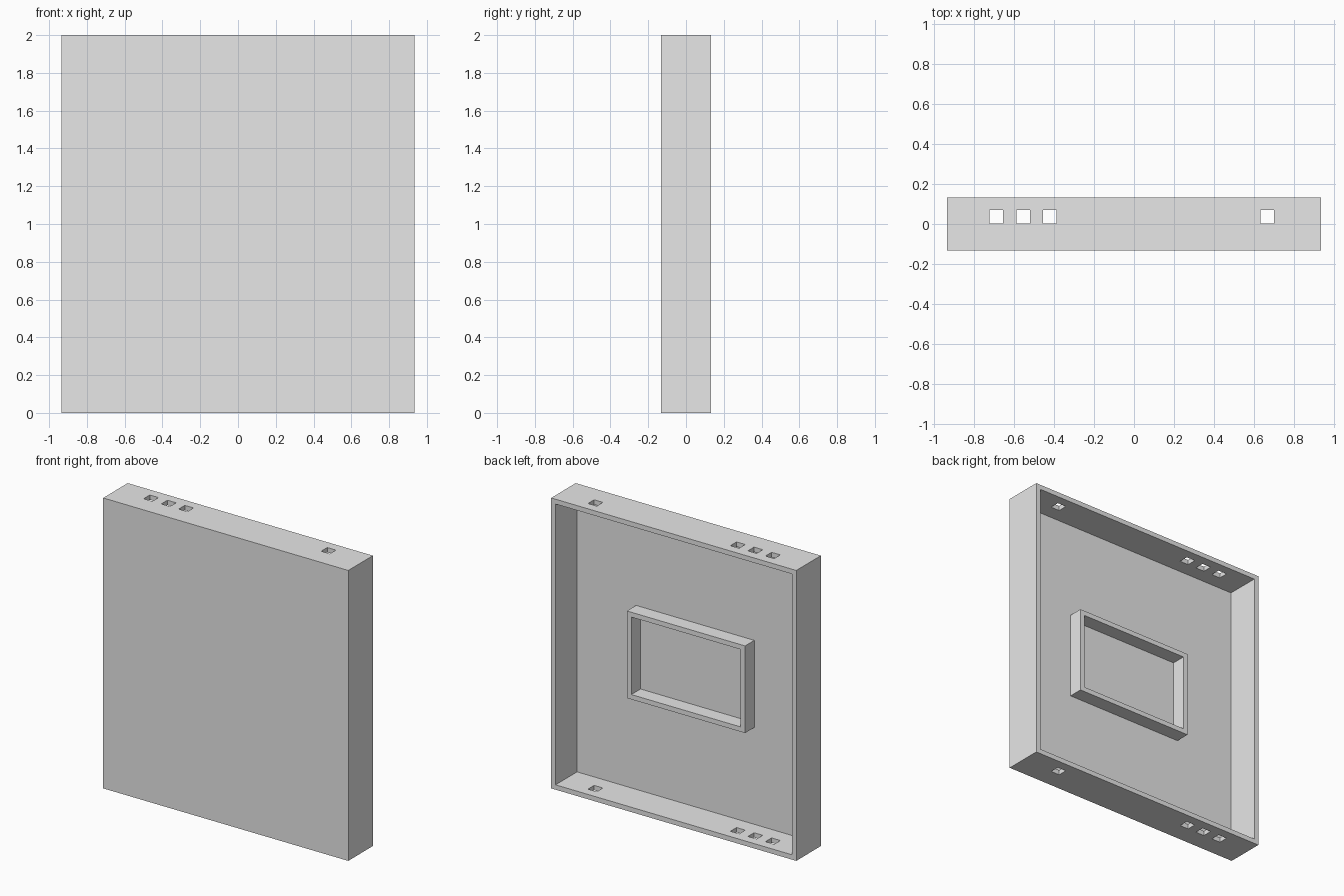
import bpy
import bmesh
from mathutils import Matrix, Vector

if "Cube" in bpy.data.objects:
    bpy.data.objects.remove(bpy.data.objects["Cube"], do_unlink=True)

WIDTH, DEPTH, HEIGHT = 1.867, 0.267, 2.0
WALL = 0.0333
PANEL_BACK = -DEPTH / 2 + WALL      # rear surface of the front panel

# Single plain grey
grey = bpy.data.materials.new("plain_grey")
grey.use_nodes = True
grey.diffuse_color = (0.8, 0.8, 0.8, 1)
grey.node_tree.nodes["Principled BSDF"].inputs["Base Color"].default_value = (0.8, 0.8, 0.8, 1)


def box(name, low, high):
    """Axis-aligned box between two corners."""
    low, high = Vector(low), Vector(high)
    bm = bmesh.new()
    place = Matrix.Translation((low + high) / 2) @ Matrix.Diagonal((*(high - low), 1))
    bmesh.ops.create_cube(bm, size=1, matrix=place)
    mesh = bpy.data.meshes.new(name)
    bm.to_mesh(mesh)
    bm.free()
    mesh.materials.append(grey)
    obj = bpy.data.objects.new(name, mesh)
    bpy.context.collection.objects.link(obj)
    return obj


def cut(target, low, high):
    """Subtract a box from the target and discard the cutter."""
    cutter = box("cutter", low, high)
    cutter.hide_render = True
    mod = target.modifiers.new("cut", 'BOOLEAN')
    mod.operation = 'DIFFERENCE'
    mod.solver = 'EXACT'
    mod.object = cutter
    bpy.context.view_layer.objects.active = target
    bpy.ops.object.modifier_apply(modifier=mod.name)
    bpy.data.objects.remove(cutter, do_unlink=True)


# Shallow tray, open at the back
hw, hd = WIDTH / 2, DEPTH / 2
tray = box("tray", (-hw, -hd, 0), (hw, hd, HEIGHT))
cut(tray, (-hw + WALL, PANEL_BACK, WALL), (hw - WALL, hd + 0.1, HEIGHT - WALL))

# Square holes through the top and bottom walls
for x in (-0.687, -0.553, -0.42, 0.665):
    cut(tray, (x - WALL, 0.002, -0.1), (x + WALL, 0.069, HEIGHT + 0.1))

# Raised rectangular rim on the inside of the panel
RIM_X, RIM_LOW, RIM_HIGH = 0.45, 0.7, 1.3
rim = box("inner_rim", (-RIM_X, PANEL_BACK, RIM_LOW), (RIM_X, 0, RIM_HIGH))
cut(rim, (-RIM_X + WALL, -hd, RIM_LOW + WALL), (RIM_X - WALL, 0.1, RIM_HIGH - WALL))
